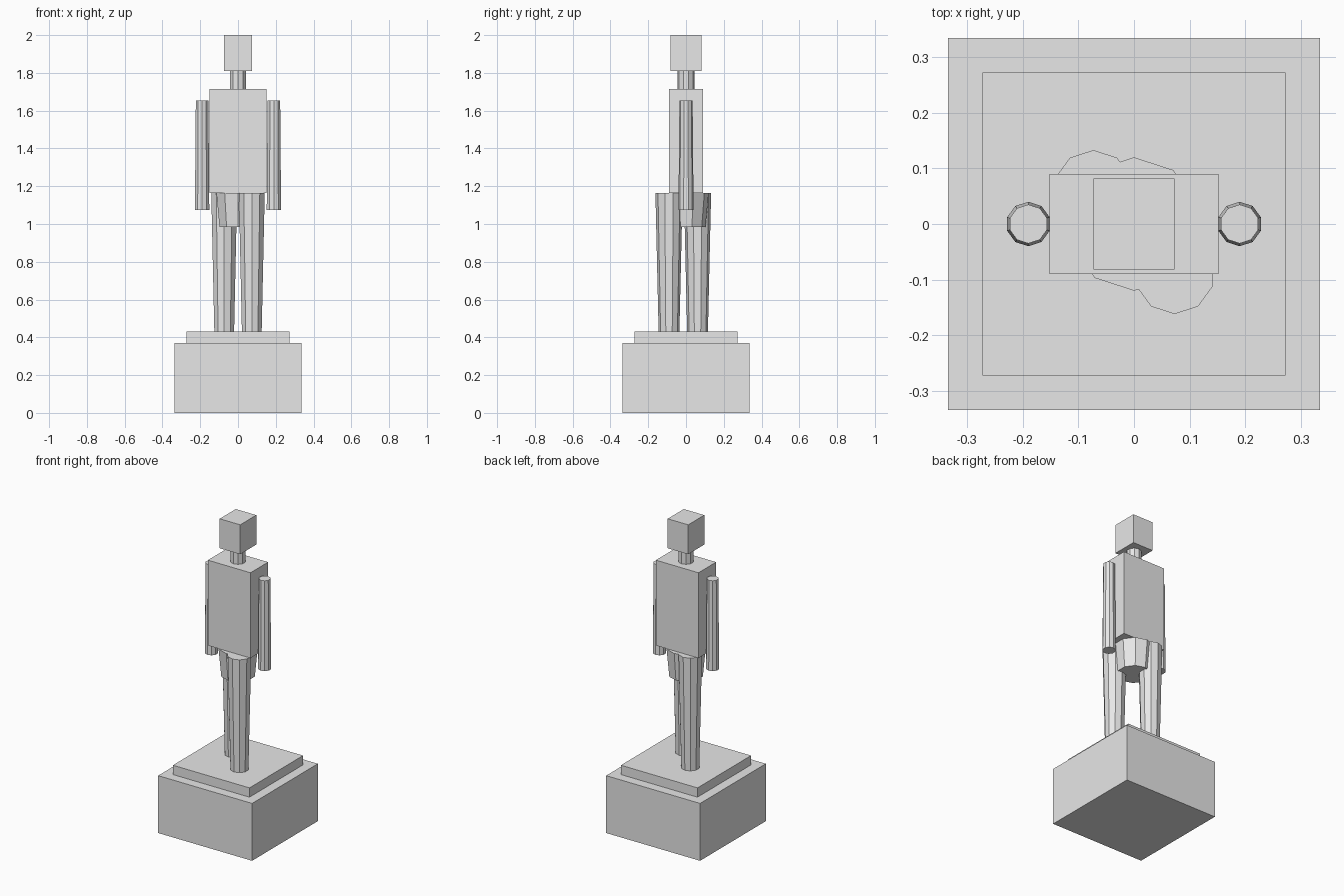
import bpy

default = bpy.data.objects.get("Cube")
if default:
    bpy.data.objects.remove(default, do_unlink=True)

# One plain grey for the whole statue
grey = bpy.data.materials.new("light_grey")
grey.use_nodes = True
colour = (0.8, 0.8, 0.8, 1)
grey.diffuse_color = colour
grey.node_tree.nodes["Principled BSDF"].inputs["Base Color"].default_value = colour


def finish(name):
    part = bpy.context.object
    part.name = part.data.name = name
    part.data.materials.append(grey)
    return part


def box(name, width, depth, bottom, top):
    """Centred block, sized at mesh level so its scale stays at one."""
    bpy.ops.mesh.primitive_cube_add(size=1, location=(0, 0, (bottom + top) / 2))
    part = finish(name)
    for v in part.data.vertices:
        v.co.x *= width
        v.co.y *= depth
        v.co.z *= top - bottom
    return part


def tapered(name, x, y, bottom, top, bottom_radius, top_radius):
    """Upright ten-sided tapered limb."""
    bpy.ops.mesh.primitive_cone_add(
        vertices=10, radius1=bottom_radius, radius2=top_radius,
        depth=top - bottom, location=(x, y, (bottom + top) / 2))
    return finish(name)


PLINTH, STEP, HIP, SHOULDER, CHIN = 0.37, 0.43, 1.165, 1.715, 1.81

# Pedestal
box("plinth_base", 0.67, 0.67, 0, PLINTH)
box("plinth_step", 0.546, 0.546, PLINTH, STEP)

# Striding legs and pelvis
tapered("left_leg", 0.073, -0.09, STEP, HIP, 0.055, 0.072)
tapered("right_leg", -0.073, 0.061, STEP, HIP, 0.055, 0.072)
tapered("pelvis", 0, 0, 0.985, HIP, 0.103, 0.12)

# Torso, neck and head
box("torso", 0.304, 0.18, HIP, SHOULDER)
tapered("neck", 0, 0, SHOULDER, CHIN, 0.045, 0.045)
box("head", 0.146, 0.164, CHIN, 2)

# Hanging arms
for side, x in (("left", 0.19), ("right", -0.19)):
    tapered(side + "_arm", x, 0, 1.075, 1.655, 0.04, 0.035)
